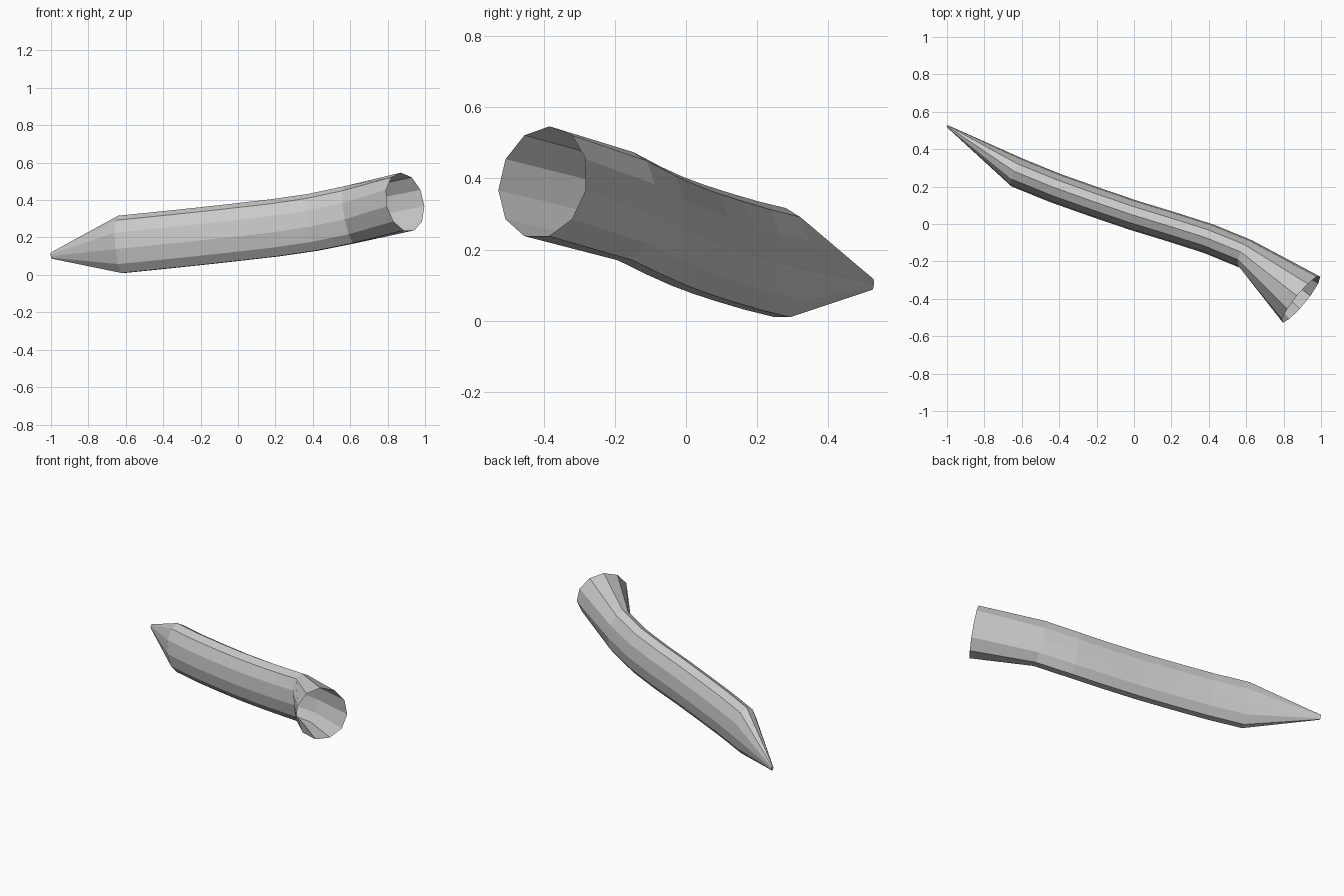
import bpy, bmesh, math
from mathutils import Vector

if "Cube" in bpy.data.objects:
    bpy.data.objects.remove(bpy.data.objects["Cube"])

SIDES = 11
# centre line stations: x, y, z, half width, half height
stations = [
    (-0.998, 0.523, 0.103, 0.006, 0.017),
    (-0.627, 0.276, 0.160, 0.081, 0.157),
    (-0.42, 0.192, 0.181, 0.081, 0.157),
    (-0.20, 0.114, 0.204, 0.081, 0.157),
    (0.00, 0.046, 0.226, 0.081, 0.157),
    (0.20, -0.015, 0.249, 0.081, 0.157),
    (0.40, -0.079, 0.278, 0.081, 0.157),
    (0.597, -0.160, 0.319, 0.081, 0.158),
    (0.893, -0.402, 0.389, 0.160, 0.160),
]
centres = [Vector(s[:3]) for s in stations]
last = len(stations) - 1


def direction(i):
    # the tip and the flare bend sharply, so body rings follow the body only
    if i in (0, last):
        a, b = (0, 1) if i == 0 else (last - 1, last)
    else:
        a, b = max(1, i - 1), min(last - 1, i + 1)
    return (centres[b] - centres[a]).normalized()


bm = bmesh.new()
rings = []
for i, (x, y, z, w, h) in enumerate(stations):
    t = direction(i)
    side = Vector((-t.y, t.x, 0)).normalized()
    up = t.cross(side)
    ring = []
    for k in range(SIDES):
        a = math.pi / 2 + 2 * math.pi * k / SIDES
        ring.append(bm.verts.new(centres[i] + side * (w * math.cos(a)) + up * (h * math.sin(a))))
    rings.append(ring)

# skin the rings; the flared mouth stays open
for r0, r1 in zip(rings, rings[1:]):
    for k in range(SIDES):
        n = (k + 1) % SIDES
        bm.faces.new((r0[k], r0[n], r1[n], r1[k]))
bm.faces.new(rings[0])
bmesh.ops.recalc_face_normals(bm, faces=bm.faces)

# orient normals outwards on the open tube
mid = (centres[4] + centres[5]) / 2
face = min(bm.faces, key=lambda f: (f.calc_center_median() - mid).length)
if face.normal.dot(face.calc_center_median() - mid) < 0:
    bmesh.ops.reverse_faces(bm, faces=bm.faces)

mesh = bpy.data.meshes.new("pointed_tube")
bm.to_mesh(mesh)
bm.free()
tube = bpy.data.objects.new("pointed_tube", mesh)
bpy.context.collection.objects.link(tube)
